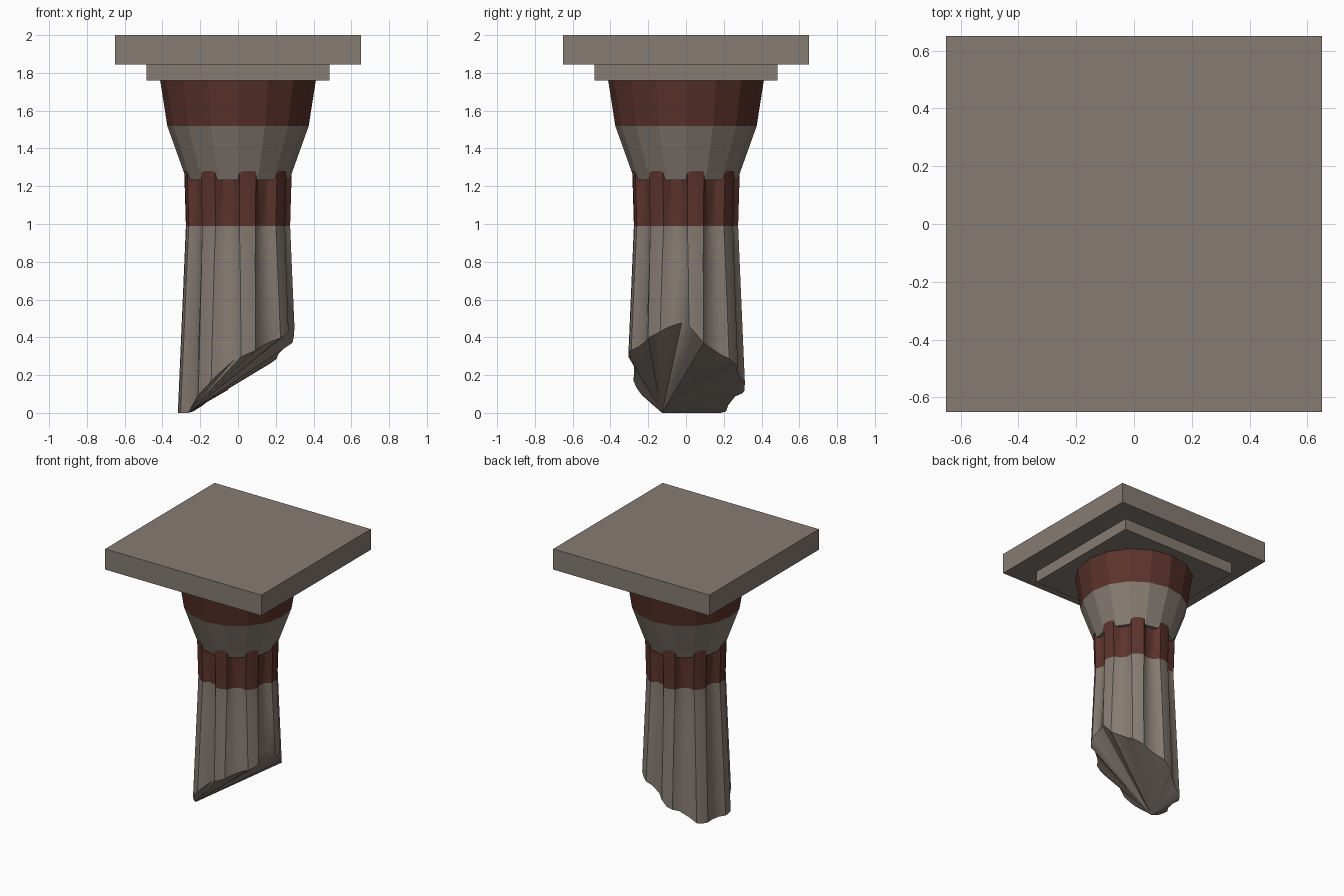
import bpy, bmesh
from math import cos, sin, radians

if "Cube" in bpy.data.objects:
    bpy.data.objects.remove(bpy.data.objects["Cube"])


def material(name, rgb):
    m = bpy.data.materials.new(name)
    m.diffuse_color = (*rgb, 1)
    m.use_nodes = True
    m.node_tree.nodes["Principled BSDF"].inputs["Base Color"].default_value = m.diffuse_color
    return m


STONE = material("stone", (0.24, 0.20, 0.17))
RED = material("red_paint", (0.105, 0.033, 0.024))


def finish(name, bm, mats):
    bmesh.ops.recalc_face_normals(bm, faces=bm.faces)
    me = bpy.data.meshes.new(name)
    bm.to_mesh(me)
    bm.free()
    ob = bpy.data.objects.new(name, me)
    bpy.context.collection.objects.link(ob)
    for m in mats:
        me.materials.append(m)
    return ob


def bridge(bm, a, b, mat=0):
    n = len(a)
    for i in range(n):
        f = bm.faces.new((a[i], a[(i + 1) % n], b[(i + 1) % n], b[i]))
        f.material_index = mat


def slab(name, half, z0, z1):
    bm = bmesh.new()
    bmesh.ops.create_cube(bm, size=1)
    for v in bm.verts:
        v.co = (v.co.x * 2 * half, v.co.y * 2 * half, z0 if v.co.z < 0 else z1)
    finish(name, bm, [STONE])


# Square slabs on top
slab("abacus", 0.65, 1.845, 2.0)
slab("lower_slab", 0.485, 1.76, 1.845)

# Flared 16-sided capital: stone below, painted band above
bm = bmesh.new()
rings = [[bm.verts.new((r * cos(radians(a * 22.5)), r * sin(radians(a * 22.5)), z))
          for a in range(16)]
         for r, z in ((0.272, 1.232), (0.287, 1.275), (0.374, 1.518), (0.412, 1.76))]
for i in range(3):
    bridge(bm, rings[i], rings[i + 1], int(i == 2))
bm.faces.new(rings[0])
bm.faces.new(rings[-1])
finish("capital", bm, [STONE, RED])

# Height of the broken edge by angle around the shaft
BREAK = [(0, .48), (18, .37), (34, .33), (60, .25), (90, .18), (100, .12), (115, .09),
         (130, .04), (140, 0), (207, 0), (225, .08), (240, .15), (258, .26),
         (270, .29), (300, .36), (330, .42), (345, .47), (360, .48)]


def break_z(a):
    a %= 360
    for (a0, z0), (a1, z1) in zip(BREAK, BREAK[1:]):
        if a0 <= a <= a1:
            return z0 + (z1 - z0) * (a - a0) / (a1 - a0)


# Fluted shaft: eight flutes, each with two rim points and a rounded floor
FLUTE = [(-13.5, 0), (-6.5, 1), (6.5, 1), (13.5, 0), (22.5, -0.05)]


def shaft_ring(bm, z, depth, spread=1.0):
    ring = []
    for k in range(8):
        for off, d in FLUTE:
            a = 33 + 45 * k + (off * spread if off < 20 else off)
            h = break_z(a) if z is None else z
            r = (0.276 + 0.043 * (0.99 - h) / 0.99 if h < 0.99
                 else 0.276 + 0.03 * (h - 0.99)) - depth * d
            ring.append(bm.verts.new((r * cos(radians(a)), r * sin(radians(a)), h)))
    return ring


bm = bmesh.new()
rings = [shaft_ring(bm, None, 0.026, 1.12), shaft_ring(bm, 0.8, 0.031, 1.06),
         shaft_ring(bm, 0.99, 0.036), shaft_ring(bm, 1.28, 0.04)]
for i in range(3):
    bridge(bm, rings[i], rings[i + 1], int(i == 2))
bm.faces.new(rings[-1])

# Broken underside fans out from the lowest point
low = rings[0]
n = len(low)
s = min(range(n), key=lambda i: (low[i].co.x + 0.27) ** 2 + (low[i].co.y + 0.12) ** 2)
for i in range(1, n - 1):
    bm.faces.new((low[s], low[(s + i) % n], low[(s + i + 1) % n]))
shaft = finish("fluted_shaft", bm, [STONE, RED])

bpy.context.view_layer.objects.active = shaft
shaft.select_set(True)
bpy.ops.object.shade_smooth_by_angle(angle=radians(38))
